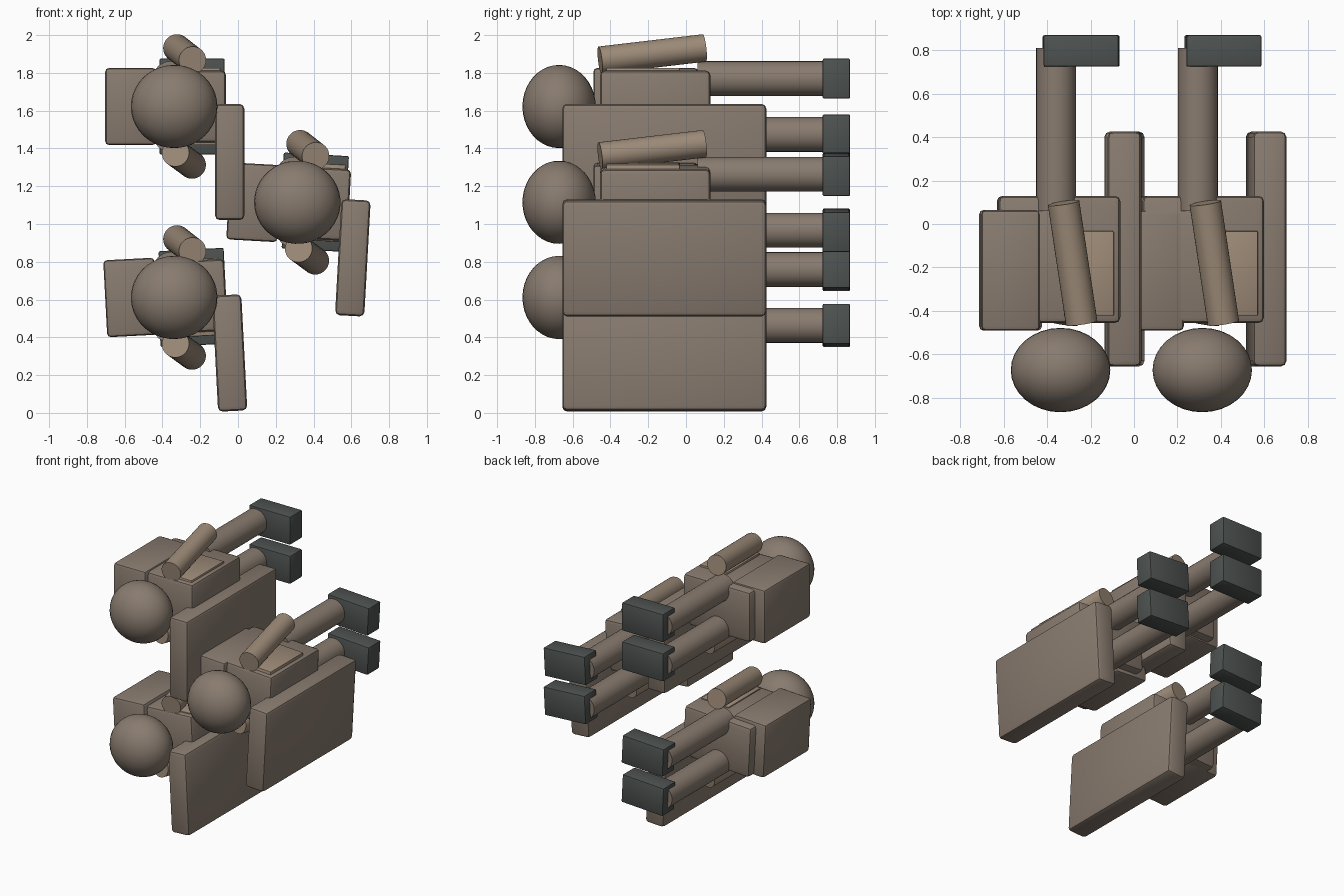
import bpy, bmesh, math
from mathutils import Vector, Matrix

if "Cube" in bpy.data.objects:
    bpy.data.objects.remove(bpy.data.objects["Cube"])


def material(name, rgb):
    m = bpy.data.materials.new(name)
    m.diffuse_color = (*rgb, 1)
    m.use_nodes = True
    m.node_tree.nodes["Principled BSDF"].inputs["Base Color"].default_value = m.diffuse_color
    return m


BODY = material("brown", (0.25, 0.20, 0.16))
TAN = material("tan", (0.34, 0.26, 0.19))
DARK = material("charcoal", (0.075, 0.085, 0.08))


def finish(bm, name, mat, loc, rot=None):
    me = bpy.data.meshes.new(name)
    bm.to_mesh(me)
    bm.free()
    ob = bpy.data.objects.new(name, me)
    bpy.context.collection.objects.link(ob)
    ob.location = loc
    if rot:
        ob.rotation_euler = rot
    me.materials.append(mat)
    bpy.ops.object.select_all(action='DESELECT')
    ob.select_set(True)
    bpy.context.view_layer.objects.active = ob
    bpy.ops.object.shade_smooth_by_angle(angle=math.radians(35))
    return ob


def box(name, mat, loc, size, tilt, bevel):
    bm = bmesh.new()
    bmesh.ops.create_cube(bm, size=1)
    bmesh.ops.scale(bm, vec=size, verts=bm.verts)
    bmesh.ops.bevel(bm, geom=bm.edges[:], offset=bevel, segments=2,
                    profile=0.5, affect='EDGES')
    return finish(bm, name, mat, loc, (0, tilt, 0))


def rod(name, mat, a, b, r):
    a, b = Vector(a), Vector(b)
    d = b - a
    bm = bmesh.new()
    bmesh.ops.create_cone(bm, cap_ends=True, segments=32, radius1=r, radius2=r,
                          depth=d.length)
    return finish(bm, name, mat, (a + b) / 2,
                  d.to_track_quat('Z', 'Y').to_euler())


def figure(tag, x, z, tilt):
    """One figure lying on its side; x, z is the head centre."""
    t = math.radians(tilt)

    # head
    bm = bmesh.new()
    bmesh.ops.create_uvsphere(bm, u_segments=32, v_segments=20, radius=1)
    bmesh.ops.scale(bm, vec=(0.229, 0.194, 0.22), verts=bm.verts)
    finish(bm, "head_" + tag, BODY, (x, -0.672, z), (0, t, 0))

    # torso, pack, chest panel and broad board in front
    box("torso_" + tag, BODY, (x - 0.005, -0.163, z), (0.56, 0.585, 0.38), t, 0.025)
    box("backpack_" + tag, BODY, (x - 0.23, -0.213, z), (0.27, 0.555, 0.408), t, 0.02)
    box("chest_panel_" + tag, TAN, (x + 0.13, -0.227, z), (0.23, 0.39, 0.41), t, 0.006)
    box("shield_" + tag, BODY, (x + 0.294, -0.115, z - 0.294), (0.155, 1.08, 0.615), t, 0.025)

    # arms, half a turn apart
    for side, s in (("upper", 1), ("lower", -1)):
        rod(f"arm_{side}_{tag}", TAN,
            (x + 0.097 + 0.045 * (s - 1), -0.455, z + s * 0.245),
            (x + 0.096 - 0.041 * (s + 1), 0.097, z + s * 0.31), 0.073)

    # legs and boots
    for side, s in (("upper", 1), ("lower", -1)):
        zz = z + s * 0.148
        rod(f"leg_{side}_{tag}", BODY, (x - 0.02, 0.06, zz),
            (x - 0.02, 0.81, zz), 0.092)
        box(f"boot_{side}_{tag}", DARK, (x + 0.095, 0.796, zz),
            (0.345, 0.145, 0.212), t, 0.008)


figure("top", -0.338, 1.622, 0)
figure("middle", 0.314, 1.115, 3.2)
figure("bottom", -0.338, 0.611, -3)
